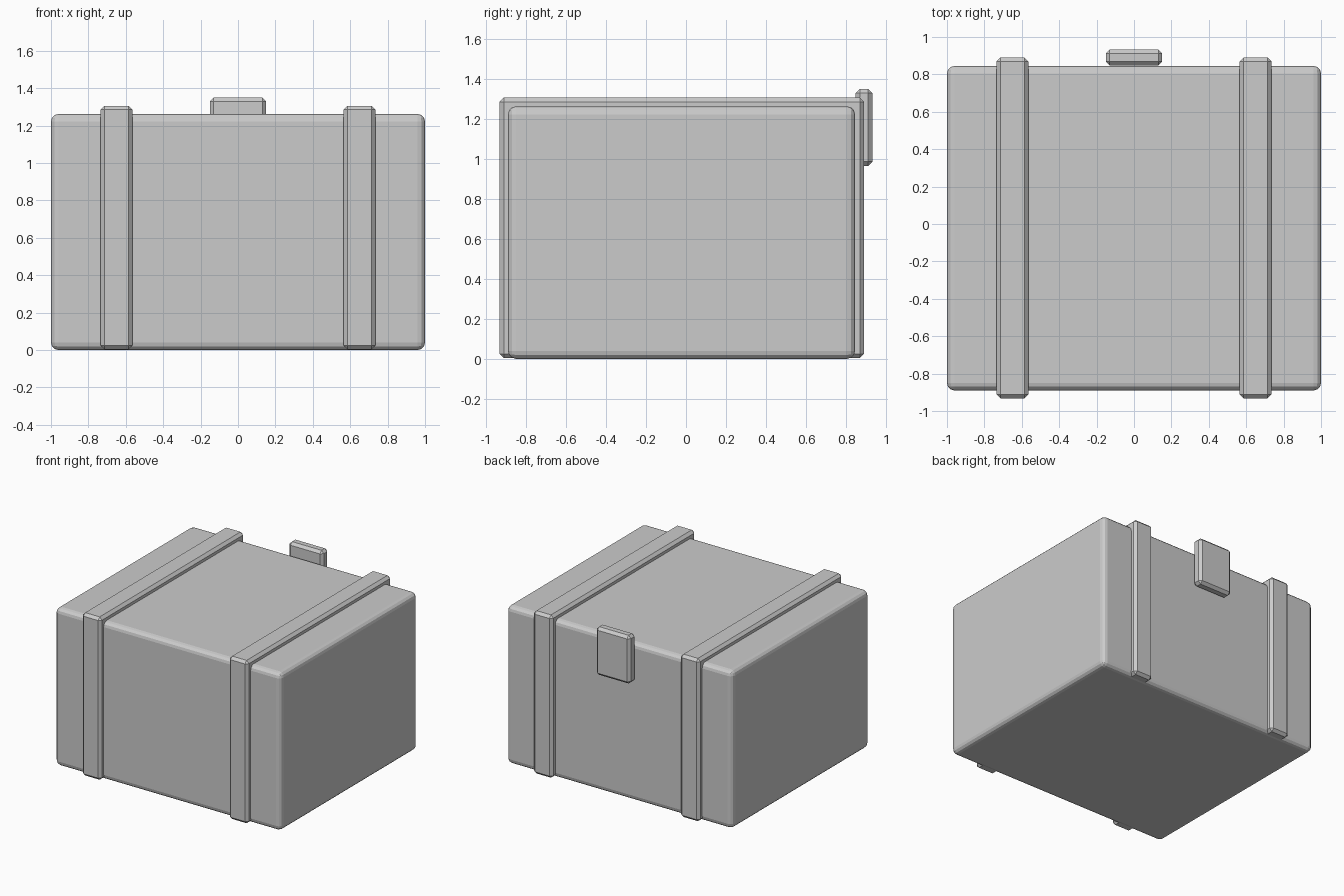
import bpy

if "Cube" in bpy.data.objects:
    bpy.data.objects.remove(bpy.data.objects["Cube"])


def bevelled_box(name, lo, hi, width, segments):
    """Box between two corners with bevelled edges."""
    size = [b - a for a, b in zip(lo, hi)]
    centre = [(a + b) / 2 for a, b in zip(lo, hi)]
    bpy.ops.mesh.primitive_cube_add(size=1, location=centre)
    ob = bpy.context.object
    ob.name = name
    ob.scale = size
    bpy.ops.object.transform_apply(location=False, rotation=False, scale=True)
    mod = ob.modifiers.new("bevel", "BEVEL")
    mod.width = width
    mod.segments = segments
    return ob


# Case body
bevelled_box("case_body", (-1, -0.89, 0), (1, 0.845, 1.262), 0.04, 3)

# Two straps wrapped around the case
for side, label in ((-1, "left"), (1, "right")):
    x = side * 0.65
    bevelled_box(label + "_strap", (x - 0.085, -0.932, 0.004),
                 (x + 0.085, 0.89, 1.306), 0.021, 1)

# Latch plate on the back
bevelled_box("latch", (-0.151, 0.848, 0.965), (0.151, 0.932, 1.35), 0.021, 1)
